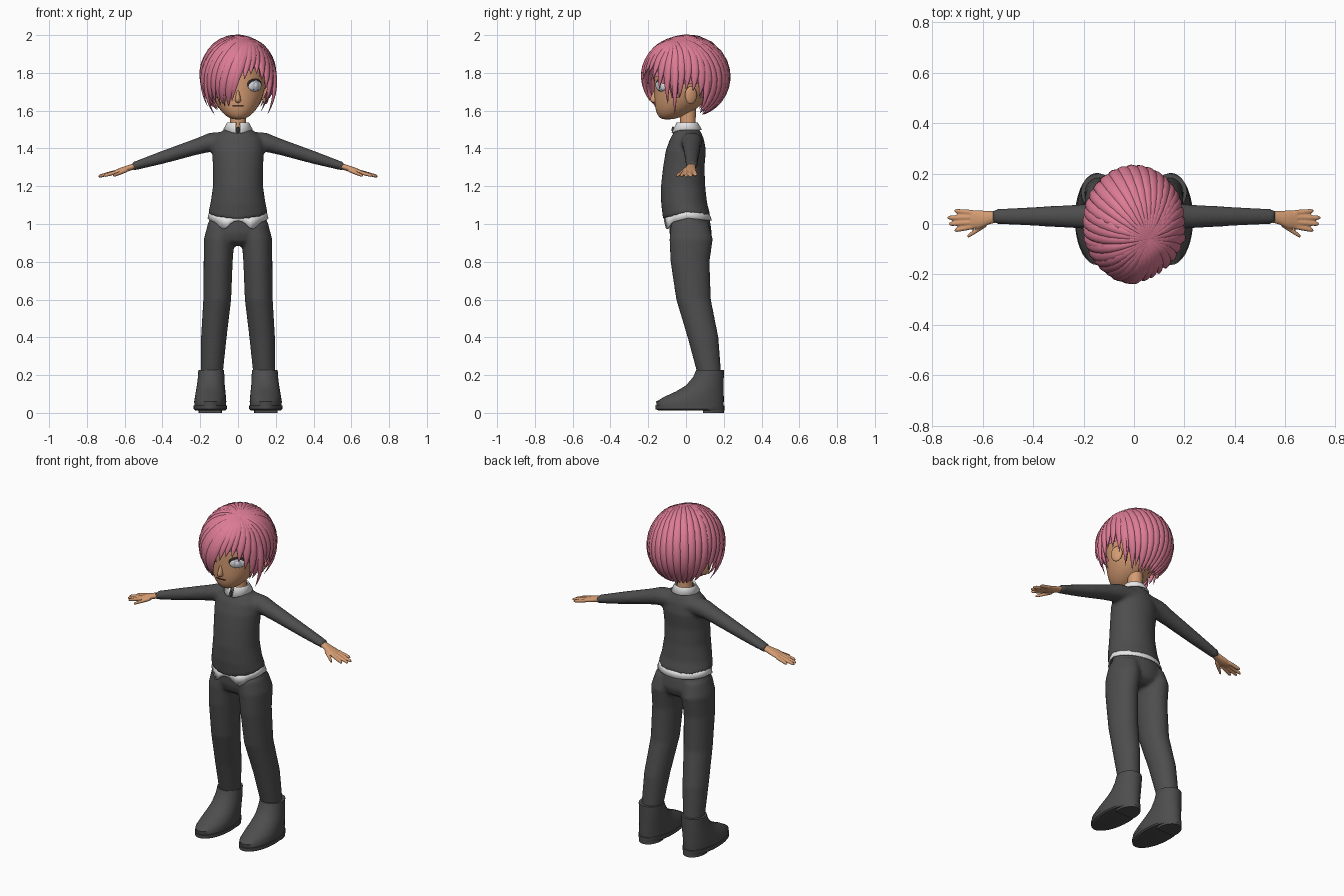
import bpy, bmesh, random
from math import sin, cos, pi, radians, exp
from mathutils import Vector, Matrix, Quaternion

random.seed(4)
if "Cube" in bpy.data.objects:
    bpy.data.objects.remove(bpy.data.objects["Cube"])


def material(name, r, g, b):
    m = bpy.data.materials.new(name)
    m.use_nodes = True
    m.diffuse_color = (r, g, b, 1)
    m.node_tree.nodes["Principled BSDF"].inputs["Base Color"].default_value = (r, g, b, 1)
    return m


charcoal = material("charcoal cloth", .075, .075, .075)
white = material("white cloth", .8, .8, .8)
skin = material("skin", .66, .33, .17)
pink = material("pink hair", .72, .2, .3)
iris_grey = material("iris grey", .5, .55, .66)
dark = material("dark lash", .03, .02, .02)


# --- helpers ---
def loft(bm, rings, closed=True, caps=True):
    rows = [[bm.verts.new(p) for p in r] for r in rings]
    n = len(rows[0])
    for lo, hi in zip(rows, rows[1:]):
        for i in range(n if closed else n - 1):
            j = (i + 1) % n
            bm.faces.new((lo[i], lo[j], hi[j], hi[i]))
    if closed and caps:
        bm.faces.new(rows[0][::-1])
        bm.faces.new(rows[-1])


def zring(z, cx, rx, front, back, n=28, start=0, sweep=2 * pi):
    """Horizontal ellipse or arc; z may be a function of the angle."""
    cy, ry = (front + back) / 2, (back - front) / 2
    steps = n if sweep == 2 * pi else n - 1
    angles = [start + sweep * i / steps for i in range(n)]
    return [Vector((cx + rx * cos(a), cy + ry * sin(a), z(a) if callable(z) else z)) for a in angles]


def xring(s, x, cy, cz, ry, rz, n=14):
    return [Vector((s * x, cy + ry * cos(2 * pi * i / n), cz + rz * sin(2 * pi * i / n))) for i in range(n)]


def ball(bm, loc, size, turn=0):
    m = Matrix.Translation(loc) @ Matrix.Rotation(turn, 4, 'Z') @ Matrix.Diagonal((*size, 1))
    bmesh.ops.create_uvsphere(bm, u_segments=28, v_segments=16, radius=1, matrix=m)


def finish(name, bm, mat, angle=50, voxel=0, subdiv=0, mirror=False, thick=0):
    bmesh.ops.recalc_face_normals(bm, faces=bm.faces)
    me = bpy.data.meshes.new(name)
    bm.to_mesh(me)
    bm.free()
    me.materials.append(mat)
    ob = bpy.data.objects.new(name, me)
    bpy.context.collection.objects.link(ob)
    for o in bpy.context.selected_objects:
        o.select_set(False)
    ob.select_set(True)
    bpy.context.view_layer.objects.active = ob
    bpy.ops.object.shade_smooth_by_angle(angle=radians(angle))
    if mirror:
        ob.modifiers.new("mirror", 'MIRROR').use_mirror_merge = False
    if thick:
        ob.modifiers.new("thickness", 'SOLIDIFY').thickness = thick
    if voxel:
        rm = ob.modifiers.new("blend", 'REMESH')
        rm.mode, rm.voxel_size, rm.use_smooth_shade = 'VOXEL', voxel, True
        sm = ob.modifiers.new("soften", 'SMOOTH')
        sm.factor, sm.iterations = .5, 5
    if subdiv:
        ob.modifiers.new("round", 'SUBSURF').levels = subdiv
        ob.modifiers["round"].render_levels = subdiv
    return ob


# --- sweater: torso blended with both sleeves ---
def hem(a):
    return 1.06 - .035 * max(0, -sin(a)) - .015 * max(0, sin(a))


bm = bmesh.new()
torso = [(hem, .158, -.122, .13), (1.11, .146, -.132, .112), (1.2, .133, -.133, .102),
         (1.3, .133, -.122, .098), (1.39, .138, -.107, .106), (1.45, .13, -.085, .095),
         (1.485, .095, -.065, .08), (1.51, .06, -.05, .065)]
loft(bm, [zring(z, 0, rx, f, b) for z, rx, f, b in torso])
sleeve = [(.06, 1.44, .06, .05), (.15, 1.432, .055, .052), (.22, 1.41, .048, .045),
          (.4, 1.353, .038, .036), (.53, 1.313, .031, .026), (.56, 1.304, .029, .024)]
for s in (1, -1):
    loft(bm, [xring(s, x, .03, z, ry, rz) for x, z, ry, rz in sleeve])
finish("sweater", bm, charcoal, voxel=.01)

# --- trousers: hips blended with both legs ---
bm = bmesh.new()
hips = [(1.05, .145, -.085, .12), (1.0, .158, -.088, .13), (.95, .165, -.088, .137),
        (.91, .13, -.075, .125), (.885, .06, -.04, .09)]
loft(bm, [zring(z, 0, rx, f, b) for z, rx, f, b in hips])
leg = [(1.0, .085, .075, -.08, .12), (.92, .1, .081, -.088, .142), (.8, .105, .077, -.082, .125),
       (.6, .11, .074, -.052, .132), (.4, .128, .068, .008, .172), (.2, .139, .058, .062, .187)]
for s in (1, -1):
    loft(bm, [zring(z, s * cx, rx, f, b) for z, cx, rx, f, b in leg])
finish("trousers", bm, charcoal, voxel=.01)


# --- white shirt tail under the sweater, with two front points ---
def tail(a):
    drop = .045 * exp(-((abs(.158 * cos(a)) - .075) / .035) ** 2) + .015 if sin(a) < 0 else 0
    return 1.032 - drop * min(1, -2 * sin(a)) - .012 * max(0, sin(a))


bm = bmesh.new()
loft(bm, [zring(tail, 0, .161, -.117, .137, 48), zring(lambda a: hem(a) + .02, 0, .148, -.117, .12, 48)], caps=False)
finish("shirt_tail", bm, white, thick=.006)

# --- collar, open at the front ---
bm = bmesh.new()
gap = .16
arc = dict(n=40, start=-pi / 2 + gap, sweep=2 * pi - 2 * gap)
loft(bm, [zring(lambda a: 1.5 - .018 * max(0, -sin(a)) ** 3, 0, .078, -.078, .085, **arc),
          zring(1.538, 0, .058, -.05, .062, **arc), zring(1.53, 0, .05, -.042, .055, **arc)], closed=False)
finish("collar", bm, white, thick=.007)
bm = bmesh.new()
ball(bm, (0, -.068, 1.498), (.007, .008, .018))
finish("zip_pull", bm, charcoal)

# --- boots, soles and heels ---
bm = bmesh.new()
boot = [(.03, .147, .083, -.155, .198), (.06, .147, .085, -.158, .2), (.085, .146, .082, -.115, .2),
        (.115, .145, .078, -.05, .199), (.145, .144, .074, 0, .199), (.19, .142, .07, .038, .2),
        (.228, .142, .068, .054, .2), (.228, .142, .058, .064, .19)]
loft(bm, [zring(z, cx, rx, f, b, 36) for z, cx, rx, f, b in boot])
finish("boots", bm, charcoal, mirror=True)
bm = bmesh.new()
loft(bm, [zring(z, .147, rx, f, .203, 36) for z, rx, f in ((.013, .08, -.145), (.02, .088, -.162), (.04, .088, -.163))])
heel = zring(0, .147, .062, .03, .202, 36)
for p in heel:
    p.y = max(p.y, .09)
loft(bm, [heel, [p + Vector((0, 0, .03)) for p in heel]])
finish("boot_soles", bm, charcoal, angle=35, mirror=True)

# --- hands: palm, four fingers and thumb ---
bm = bmesh.new()
digits = [((.64, .045, 1.277), (.712, .052, 1.258)), ((.64, .026, 1.278), (.74, .025, 1.252)),
          ((.64, .007, 1.278), (.735, 0, 1.252)), ((.64, -.01, 1.275), (.712, -.025, 1.255)),
          ((.585, 0, 1.285), (.662, -.05, 1.255))]
for s in (1, -1):
    loft(bm, [xring(s, *r) for r in ((.535, .03, 1.31, .022, .017), (.575, .025, 1.297, .027, .017),
                                     (.615, .018, 1.285, .037, .016), (.65, .018, 1.275, .037, .011))])
    for root, tip in digits:
        root, tip = Vector(root), Vector(tip)
        loft(bm, [xring(s, *root.lerp(tip, t), r, r) for t, r in ((0, .011), (.5, .0105), (.9, .009), (1, .005))])
finish("hands", bm, skin, voxel=.004)

# --- head, nose, neck and ears ---
bm = bmesh.new()
head = [(1.552, .03, -.13, -.07), (1.575, .07, -.152, 0), (1.61, .102, -.164, .06), (1.66, .128, -.168, .11),
        (1.72, .145, -.168, .15), (1.8, .156, -.172, .18), (1.88, .146, -.155, .17), (1.95, .09, -.09, .11)]
loft(bm, [zring(z, 0, rx, f, b) for z, rx, f, b in head])
nose = [(1.64, .012, -.175, -.14), (1.652, .018, -.197, -.14), (1.68, .012, -.184, -.14), (1.715, .006, -.168, -.14)]
loft(bm, [zring(z, 0, rx, f, b, 12) for z, rx, f, b in nose])
finish("head", bm, skin, angle=180, subdiv=1)
bm = bmesh.new()
loft(bm, [zring(z, 0, r, -r + .01, r + .01) for z, r in ((1.48, .048), (1.54, .041), (1.62, .043))])
finish("neck", bm, skin)
bm = bmesh.new()
ball(bm, (.145, .026, 1.682), (.014, .034, .047), radians(25))
finish("ears", bm, skin, mirror=True)

# --- eyes and mouth ---
out = Vector((.6, -.8, 0))
eye = Vector((.087, -.131, 1.733))
for name, mat, size, shift, lift in (("lashes", dark, (.047, .013, .033), 0, .005),
                                     ("eyes", white, (.044, .015, .031), .001, 0),
                                     ("irises", iris_grey, (.024, .006, .027), .0115, 0),
                                     ("pupils", white, (.013, .005, .015), .0145, 0)):
    bm = bmesh.new()
    ball(bm, eye + out * shift + Vector((0, 0, lift)), size, radians(37))
    finish(name, bm, mat, mirror=True)
bm = bmesh.new()
loft(bm, [zring(z, 0, .108, -.168, .07, 9, -pi / 2 - .28, .56) for z in (1.622, 1.627)], closed=False)
finish("mouth", bm, dark, thick=.003)

# --- hair: locks fanning out from a whorl over an egg-shaped cap ---
CENTRE, R = Vector((0, 0, 1.78)), Vector((.186, .216, .209))
WHORL = Vector((.29, -.27, .918)).normalized()
# hairline: azimuth in degrees and elevation of the tips
LINE = [(-180, -25), (-168, -50), (-150, -45), (-130, -42), (-108, -40), (-97, -25), (-85, -2), (-65, 2),
        (-48, -6), (-35, -25), (-20, -48), (-5, -22), (18, -25), (35, -55), (90, -65), (145, -55), (162, -25), (180, -25)]


def hairline(a):
    for (a0, e0), (a1, e1) in zip(LINE, LINE[1:]):
        if a0 <= a <= a1:
            return e0 + (e1 - e0) * (a - a0) / (a1 - a0)
    return -25


def direction(a, e):
    a, e = radians(a), radians(e)
    return Vector((cos(a) * cos(e), sin(a) * cos(e), sin(e)))


def lock(bm, a, e, width, depth=.018, flare=.06, steps=14):
    mid, end = direction(a + 8, (60 + e) / 2 + 8), direction(a, e)
    dirs = [(WHORL * (1 - t) ** 2 + mid * 2.2 * t * (1 - t) + end * t * t).normalized()
            for t in (k / steps for k in range(steps + 1))]
    path = [CENTRE + d * R * (1 + flare * (k / steps) ** 3) for k, d in enumerate(dirs)]
    rings = []
    for k, (d, p) in enumerate(zip(dirs, path)):
        t = k / steps
        along = (path[min(k + 1, steps)] - path[max(k - 1, 0)]).normalized()
        normal = Vector((d.x / R.x, d.y / R.y, d.z / R.z)).normalized()
        side = along.cross(normal).normalized()
        tilt = Quaternion(along, .25)
        side, normal = tilt @ side, tilt @ normal
        taper = 1 - .97 * max(0, (t - .5) / .5) ** 1.7
        w, h = width * min(1, .25 + 2.2 * t) * taper, depth * min(1, .5 + 2 * t) * taper
        rings.append([p + side * w * cos(q) + normal * h * sin(q) for q in (i * pi / 5 for i in range(10))])
    loft(bm, rings)


bm = bmesh.new()
COUNT = 36
for i in range(COUNT):
    a = -180 + 360 * i / COUNT
    lock(bm, a, hairline(a) + random.uniform(-6, 5), random.uniform(.027, .033))
for a, e, w in ((-122, -40, .036), (-110, -43, .04), (-101, -34, .036)):   # sweeping fringe
    lock(bm, a, e, w, flare=.09)
for a, e, flare in ((-18, -47, .3), (-30, -38, .12), (-160, -54, .2), (-172, -40, .15), (28, -50, .15)):  # side locks
    lock(bm, a, e, .022, .014, flare)
finish("hair_locks", bm, pink, angle=60)

bm = bmesh.new()
ball(bm, CENTRE, R * .97)
bare = []
for f in bm.faces:
    d = f.calc_center_median() - CENTRE
    d = Vector((d.x / R.x, d.y / R.y, d.z / R.z)).normalized()
    az = Vector((1, 0)).angle_signed(d.xy, 0) * -180 / pi
    if d.z < sin(radians(hairline(az) + 14)):
        bare.append(f)
bmesh.ops.delete(bm, geom=bare, context='FACES')
finish("hair_cap", bm, pink, angle=180)
